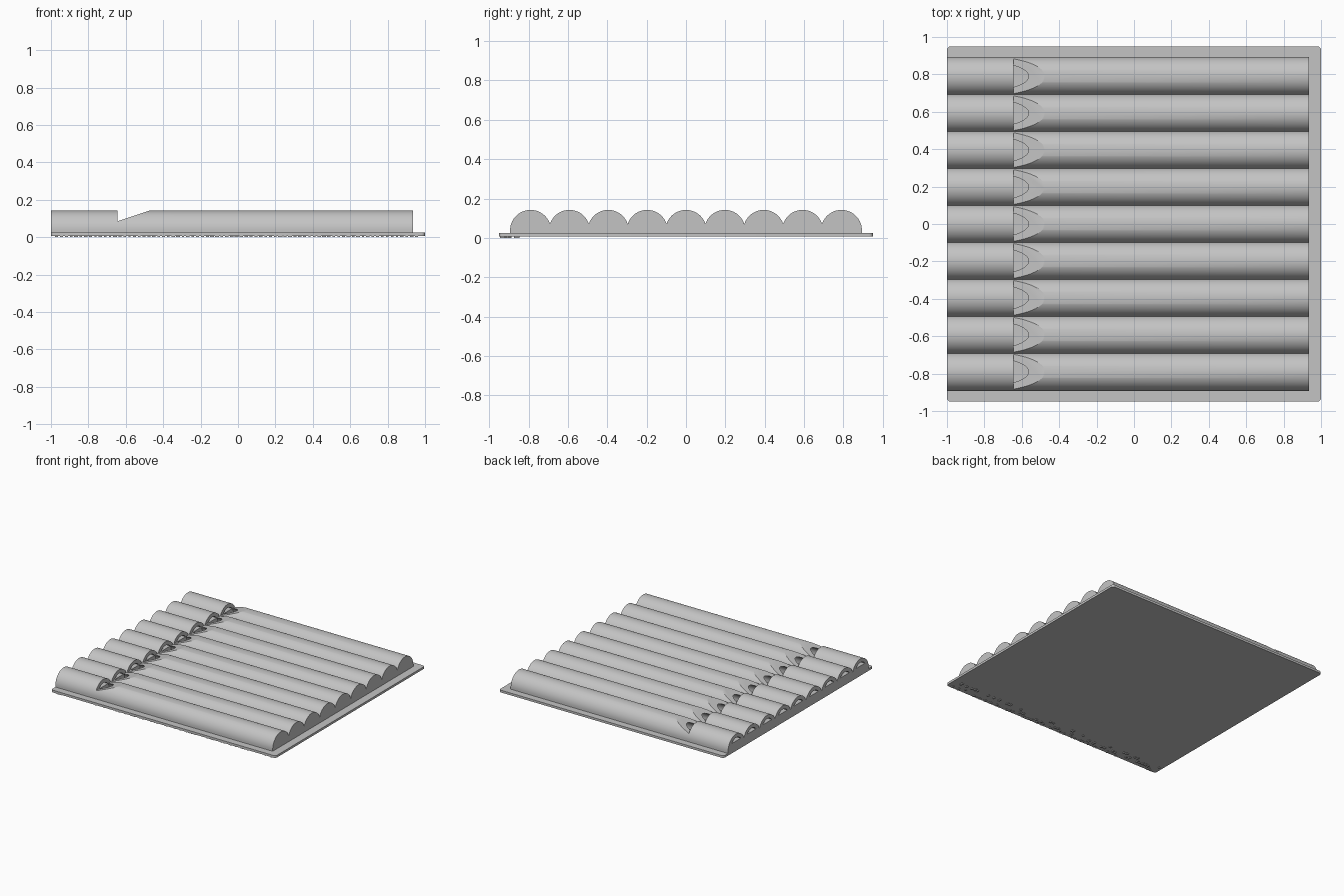
import bpy, bmesh, math, random

if "Cube" in bpy.data.objects:
    bpy.data.objects.remove(bpy.data.objects["Cube"])

PIPES, PITCH = 9, 0.1975
RADIUS, BORE, AXIS_Z = 0.104, 0.0745, 0.038
SLAB_BOTTOM, SLAB_TOP = 0.006, 0.024
NOTCH_X, NOTCH_Z = -0.645, 0.085
centres = [(i - (PIPES - 1) / 2) * PITCH for i in range(PIPES)]

grey = bpy.data.materials.new("light grey")
grey.use_nodes = True
colour = (0.55, 0.55, 0.55, 1)
grey.diffuse_color = colour
grey.node_tree.nodes["Principled BSDF"].inputs["Base Color"].default_value = colour


def add_prisms(name, outlines, direction):
    """Extrude closed outlines of 3D points along a direction."""
    bm = bmesh.new()
    for points in outlines:
        face = bm.faces.new([bm.verts.new(p) for p in points])
        moved = bmesh.ops.extrude_face_region(bm, geom=[face], use_keep_orig=True)
        verts = [v for v in moved["geom"] if isinstance(v, bmesh.types.BMVert)]
        bmesh.ops.translate(bm, verts=verts, vec=direction)
    bmesh.ops.recalc_face_normals(bm, faces=bm.faces)
    mesh = bpy.data.meshes.new(name)
    bm.to_mesh(mesh)
    bm.free()
    obj = bpy.data.objects.new(name, mesh)
    bpy.context.collection.objects.link(obj)
    mesh.materials.append(grey)
    return obj


def arc(x, y, radius, low, steps=40):
    """Arc over the pipe axis, ending at height low above the axis."""
    start = math.asin(low / radius)
    angles = [start + (math.pi - 2 * start) * i / steps for i in range(steps + 1)]
    return [(x, y + radius * math.cos(a), AXIS_Z + radius * math.sin(a)) for a in angles]


def activate(obj):
    bpy.ops.object.select_all(action="DESELECT")
    obj.select_set(True)
    bpy.context.view_layer.objects.active = obj


def cut(target, cutter):
    mod = target.modifiers.new("cut", "BOOLEAN")
    mod.operation, mod.solver, mod.object = "DIFFERENCE", "EXACT", cutter
    activate(target)
    bpy.ops.object.modifier_apply(modifier=mod.name)
    bpy.data.objects.remove(cutter)


# Row of joined pipes as one scalloped profile
valley = math.sqrt(RADIUS ** 2 - (PITCH / 2) ** 2)
outline = [(-1, centres[-1] + RADIUS, SLAB_TOP)]
for i, y in enumerate(reversed(centres)):
    first, last = i == 0, i == PIPES - 1
    scallop = [p for p in arc(-1, y, RADIUS, 0, 64)
               if (first and p[1] > y) or (last and p[1] < y) or abs(p[1] - y) < PITCH / 2 - 0.001]
    outline += scallop
    if not last:
        outline.append((-1, y - PITCH / 2, AXIS_Z + valley))
outline.append((-1, centres[0] - RADIUS, SLAB_TOP))
pipes = add_prisms("pipe_row", [outline], (1.935, 0, 0))

# Hollow chambers, closed at the far end
chambers = []
for y in centres:
    top = arc(NOTCH_X, y, BORE, 0)
    chambers.append([(NOTCH_X, y + BORE, SLAB_TOP + 0.001)] + top
                    + [(NOTCH_X, y - BORE, SLAB_TOP + 0.001)])
cut(pipes, add_prisms("chamber_cutter", chambers, (1.54, 0, 0)))

# Air slots above the mouthpiece blocks
slots = [arc(-1.02, y, BORE - 0.0005, NOTCH_Z - AXIS_Z, 24) for y in centres]
cut(pipes, add_prisms("slot_cutter", slots, (0.39, 0, 0)))

# Sloped sounding notch across every pipe
wedge = [(NOTCH_X, -1, NOTCH_Z), (-0.445, -1, 0.152), (NOTCH_X, -1, 0.152)]
cut(pipes, add_prisms("notch_cutter", [wedge], (0, 2, 0)))
activate(pipes)
bpy.ops.object.shade_smooth_by_angle(angle=math.radians(25))

# Base slab with rounded corners
corner = 0.02
rim = []
for k, (sx, sy) in enumerate([(1, 1), (-1, 1), (-1, -1), (1, -1)]):
    for j in range(7):
        a = math.pi / 2 * (k + j / 6)
        rim.append((sx * (1 - corner) + corner * math.cos(a),
                    sy * (0.95 - corner) + corner * math.sin(a), SLAB_BOTTOM))
slab = add_prisms("base_slab", [rim], (0, 0, SLAB_TOP - SLAB_BOTTOM))
activate(slab)
bpy.ops.object.shade_smooth_by_angle(angle=math.radians(30))

# Rough crumbs under the front edge
random.seed(4)
crumbs = []
for i in range(75):
    x = -0.97 + i * 0.026
    w, d = random.uniform(0.006, 0.011), random.uniform(0.01, 0.03)
    y = -0.945 + random.choice([0, 0, 0.03, 0.07])
    crumbs.append([(x - w, y, 0), (x + w, y, 0), (x + w, y + d, 0), (x - w, y + d, 0)])
add_prisms("underside_crumbs", crumbs, (0, 0, SLAB_BOTTOM + 0.001))
